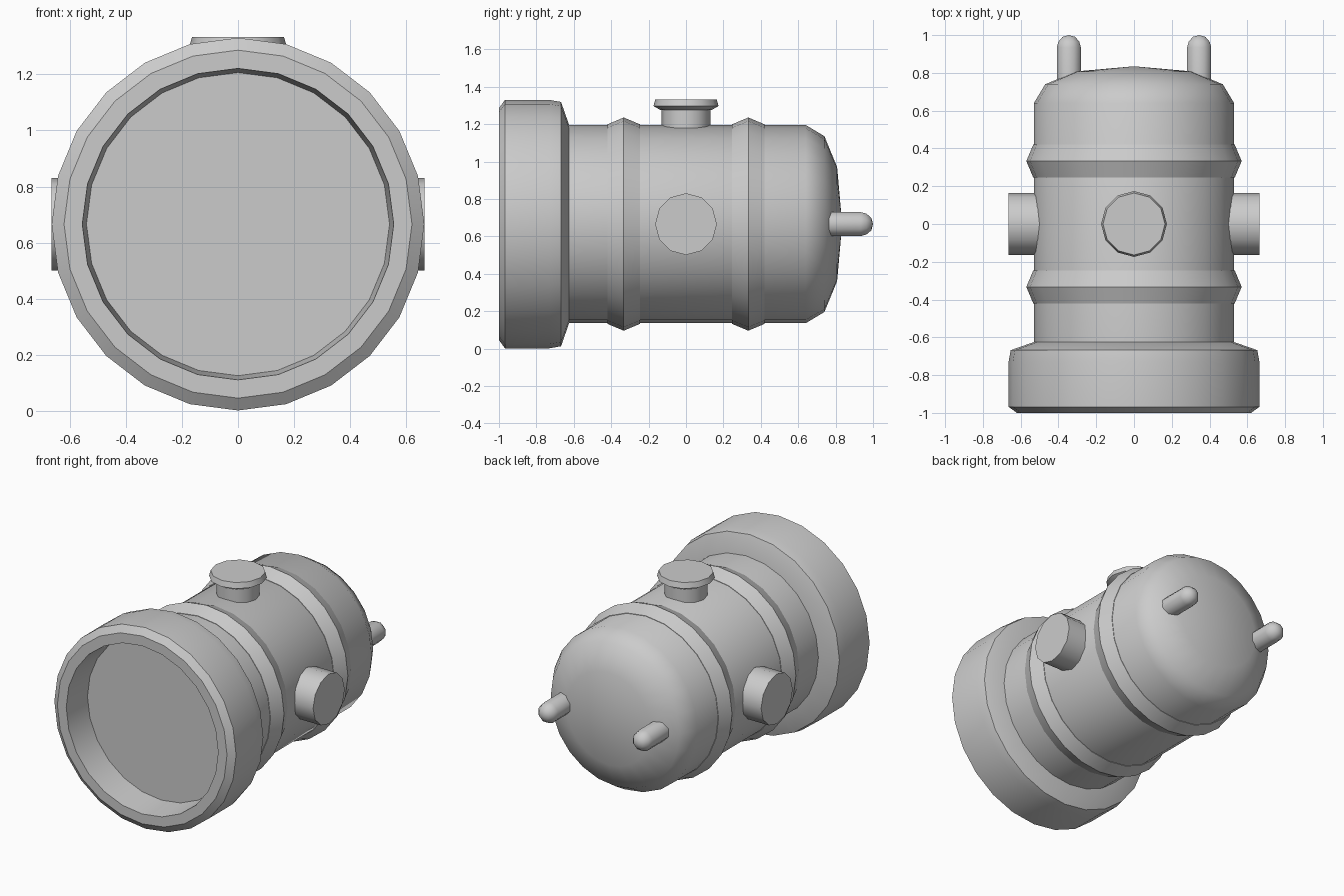
import bpy, bmesh, math
from mathutils import Matrix, Vector

if "Cube" in bpy.data.objects:
    bpy.data.objects.remove(bpy.data.objects["Cube"])

AXIS_Z = 0.666   # height of the main axis

grey = bpy.data.materials.new("plain_grey")
grey.diffuse_color = (0.6, 0.6, 0.6, 1)
grey.use_nodes = True
grey.node_tree.nodes["Principled BSDF"].inputs["Base Color"].default_value = grey.diffuse_color


def lathe(name, profile, direction, origin, sides, smooth, turn=0.0):
    """Spin (radius, distance) pairs around a direction; radius 0 closes to a point."""
    d = Vector(direction)
    ref = Vector((0, 1, 0)) if abs(d.z) > 0.5 else Vector((0, 0, 1))
    side = d.cross(ref)
    bm = bmesh.new()
    rings = []
    for r, h in profile:
        c = Vector(origin) + d * h
        if r == 0:
            rings.append([bm.verts.new(c)] * sides)
            continue
        ring = []
        for i in range(sides):
            a = 2 * math.pi * (i + turn) / sides
            ring.append(bm.verts.new(c + (ref * math.cos(a) + side * math.sin(a)) * r))
        rings.append(ring)
    for a, b in zip(rings, rings[1:]):
        for i in range(sides):
            j = (i + 1) % sides
            quad = list(dict.fromkeys((a[i], a[j], b[j], b[i])))
            bm.faces.new(quad)
    bmesh.ops.recalc_face_normals(bm, faces=bm.faces)
    mesh = bpy.data.meshes.new(name)
    bm.to_mesh(mesh)
    bm.free()
    mesh.materials.append(grey)
    mesh.shade_smooth()
    mesh.set_sharp_from_angle(angle=math.radians(smooth))
    ob = bpy.data.objects.new(name, mesh)
    bpy.context.collection.objects.link(ob)
    return ob


Y = (0, 1, 0)
CENTRE = (0, 0, AXIS_Z)

# Wide front collar with a shallow recess
lathe("front_collar", [(0, -0.80), (0.54, -0.80), (0.555, -1.0), (0.62, -1.0),
                       (0.664, -0.968), (0.664, -0.73), (0.653, -0.668),
                       (0.53, -0.625), (0, -0.625)], Y, CENTRE, 24, 25)

# Barrel with domed rear end
lathe("barrel", [(0, -0.64), (0.53, -0.64), (0.53, 0.64), (0.47, 0.74),
                 (0.305, 0.808), (0, 0.835)], Y, CENTRE, 24, 50)

# Raised ridge bands
for label, y in (("front", -0.333), ("rear", 0.333)):
    lathe(label + "_band", [(0.50, y - 0.088), (0.533, y - 0.088), (0.57, y),
                            (0.533, y + 0.088), (0.50, y + 0.088)], Y, CENTRE, 24, 20)

# Side ports and rear pins, one on each side
for label, s in (("right", 1), ("left", -1)):
    lathe(label + "_port", [(0, 0.45), (0.165, 0.45), (0.165, 0.664), (0, 0.664)],
          (s, 0, 0), CENTRE, 12, 35)
    lathe(label + "_rear_pin", [(0, 0.70), (0.069, 0.70), (0.069, 0.935), (0.06, 0.965),
                                (0.036, 0.991), (0, 1.0)],
          Y, (s * 0.345, 0, AXIS_Z), 8, 50, 0.5)

# Filler neck and cap on top
lathe("filler_neck", [(0, 1.10), (0.13, 1.10), (0.13, 1.28), (0, 1.28)],
      (0, 0, 1), (0, 0, 0), 12, 35)
lathe("filler_cap", [(0, 1.275), (0.135, 1.275), (0.174, 1.297), (0.164, 1.333), (0, 1.333)],
      (0, 0, 1), (0, 0, 0), 12, 35)
